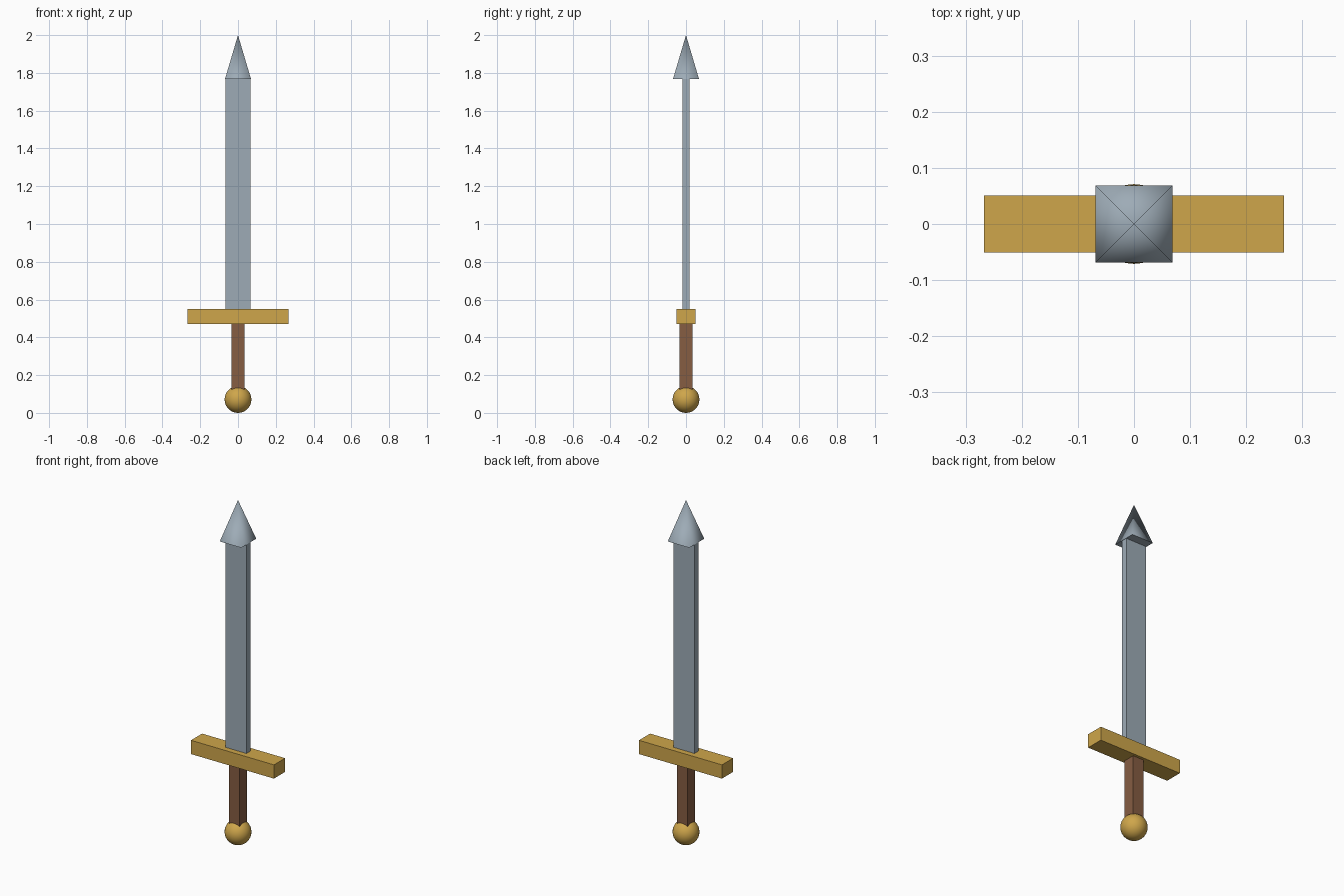
import bpy, math

if "Cube" in bpy.data.objects:
    bpy.data.objects.remove(bpy.data.objects["Cube"])


def material(name, rgb):
    m = bpy.data.materials.new(name)
    m.diffuse_color = (*rgb, 1)
    m.use_nodes = True
    m.node_tree.nodes["Principled BSDF"].inputs["Base Color"].default_value = m.diffuse_color
    return m


STEEL = material("steel", (0.34, 0.41, 0.47))
GOLD = material("gold", (0.62, 0.38, 0.07))
LEATHER = material("leather", (0.24, 0.11, 0.055))


def finish(name, mat):
    ob = bpy.context.object
    ob.name = name
    ob.data.materials.append(mat)
    return ob


def box(name, half_x, half_y, z0, z1, mat):
    bpy.ops.mesh.primitive_cube_add(size=2, location=(0, 0, (z0 + z1) / 2))
    bpy.context.object.scale = (half_x, half_y, (z1 - z0) / 2)
    bpy.ops.object.transform_apply(location=False, rotation=False, scale=True)
    return finish(name, mat)


# Blade, crossguard and square grip
box("blade", 0.067, 0.018, 0.55, 1.767, STEEL)
box("crossguard", 0.267, 0.051, 0.471, 0.551, GOLD)
box("grip", 0.0345, 0.0345, 0.075, 0.471, LEATHER)

# Pyramid blade tip, wider than the blade's thickness
bpy.ops.mesh.primitive_cone_add(vertices=4, radius1=0.069 * math.sqrt(2), radius2=0,
                                depth=0.233, location=(0, 0, 1.8835),
                                rotation=(0, 0, math.pi / 4))
bpy.ops.object.transform_apply(location=False, rotation=True, scale=False)
tip = finish("blade_tip", STEEL)
bpy.ops.object.shade_smooth_by_angle(angle=math.radians(95))

# Round pommel
bpy.ops.mesh.primitive_uv_sphere_add(segments=32, ring_count=16, radius=0.071,
                                     location=(0, 0, 0.071))
finish("pommel", GOLD)
bpy.ops.object.shade_smooth()
